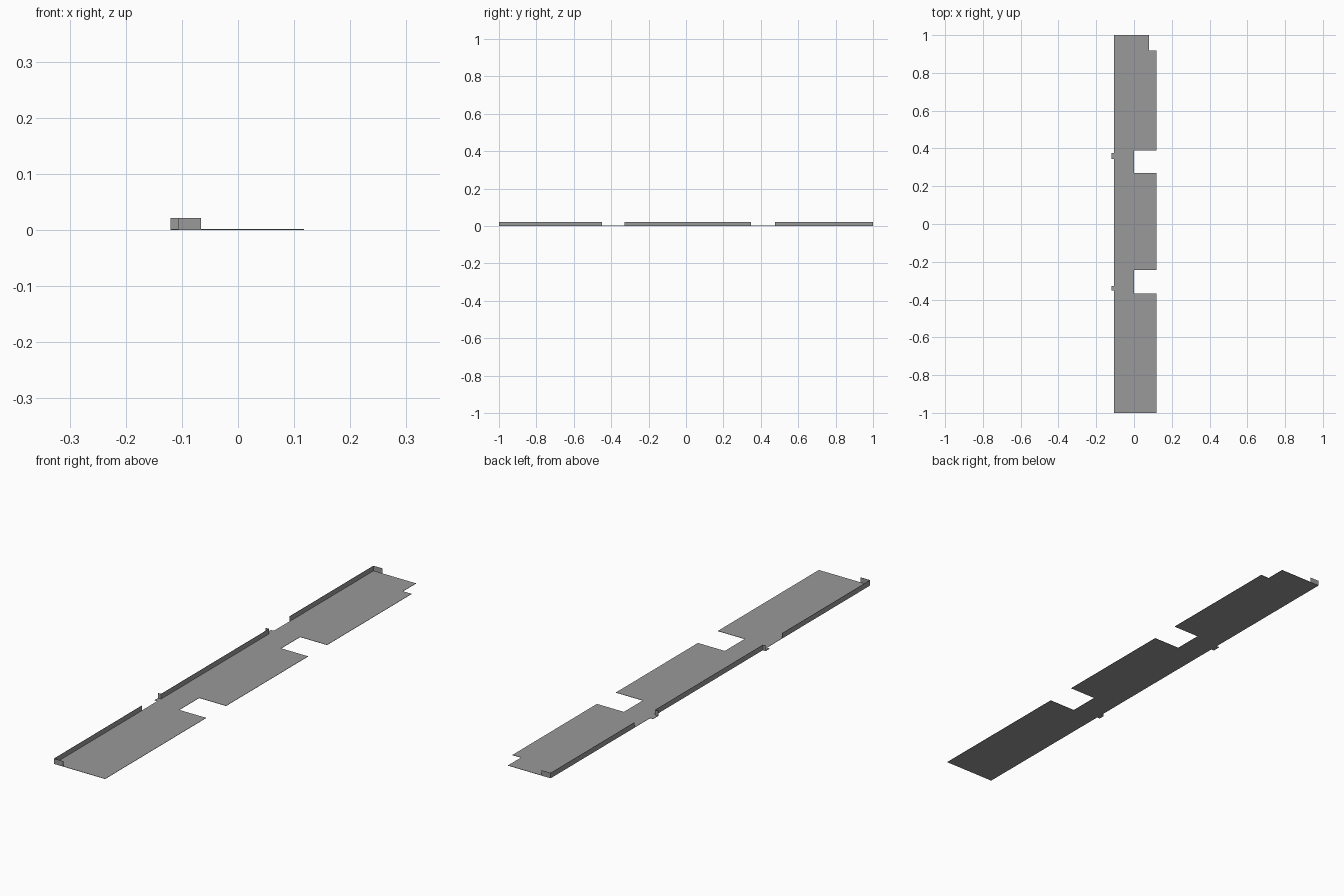
import bpy
import bmesh

if "Cube" in bpy.data.objects:
    bpy.data.objects.remove(bpy.data.objects["Cube"])

grey = bpy.data.materials.new("mid_grey")
grey.diffuse_color = (0.32, 0.32, 0.32, 1)
grey.use_nodes = True
grey.node_tree.nodes["Principled BSDF"].inputs["Base Color"].default_value = grey.diffuse_color

SHEET = 0.0012   # sheet thickness
TOP = 0.021      # rim height
LEFT, RIGHT = -0.107, 0.118
TAB = -0.12      # outer edge of the side tabs


def extrude(name, outline, z0, z1):
    """Prism from a counter-clockwise outline in plan."""
    bm = bmesh.new()
    face = bm.faces.new([bm.verts.new((x, y, z0)) for x, y in outline])
    up = bmesh.ops.extrude_face_region(bm, geom=[face])
    verts = [v for v in up["geom"] if isinstance(v, bmesh.types.BMVert)]
    bmesh.ops.translate(bm, verts=verts, vec=(0, 0, z1 - z0))
    bmesh.ops.recalc_face_normals(bm, faces=bm.faces)
    mesh = bpy.data.meshes.new(name)
    bm.to_mesh(mesh)
    bm.free()
    mesh.materials.append(grey)
    obj = bpy.data.objects.new(name, mesh)
    bpy.context.collection.objects.link(obj)
    return obj


def wall(name, x0, x1, y0, y1):
    return extrude(name, [(x0, y0), (x1, y0), (x1, y1), (x0, y1)], 0, TOP)


# Flat base sheet with two notches, a cut corner and two side tabs
extrude("base_sheet", [
    (LEFT, -1), (RIGHT, -1),
    (RIGHT, -0.368), (0, -0.368), (0, -0.243), (RIGHT, -0.243),
    (RIGHT, 0.27), (0, 0.27), (0, 0.389), (RIGHT, 0.389),
    (RIGHT, 0.918), (0.08, 0.918), (0.08, 1), (LEFT, 1),
    (LEFT, 0.377), (TAB, 0.377), (TAB, 0.345), (LEFT, 0.345),
    (LEFT, -0.328), (TAB, -0.328), (TAB, -0.352), (LEFT, -0.352),
], 0, SHEET)

# Upright rim along the left edge, in three lengths
for name, y0, y1 in (("front_rim", -1, -0.45),
                     ("middle_rim", -0.33, 0.345),
                     ("back_rim", 0.475, 1)):
    wall(name, LEFT, LEFT + SHEET, y0, y1)

# Rim returns: inward at both ends, outward at the middle length
wall("front_return", LEFT, -0.066, -1, -1 + SHEET)
wall("back_return", LEFT, -0.066, 1 - SHEET, 1)
wall("middle_front_return", TAB, LEFT + SHEET, -0.33, -0.33 + SHEET)
wall("middle_back_return", TAB, LEFT + SHEET, 0.345, 0.345 + SHEET)
